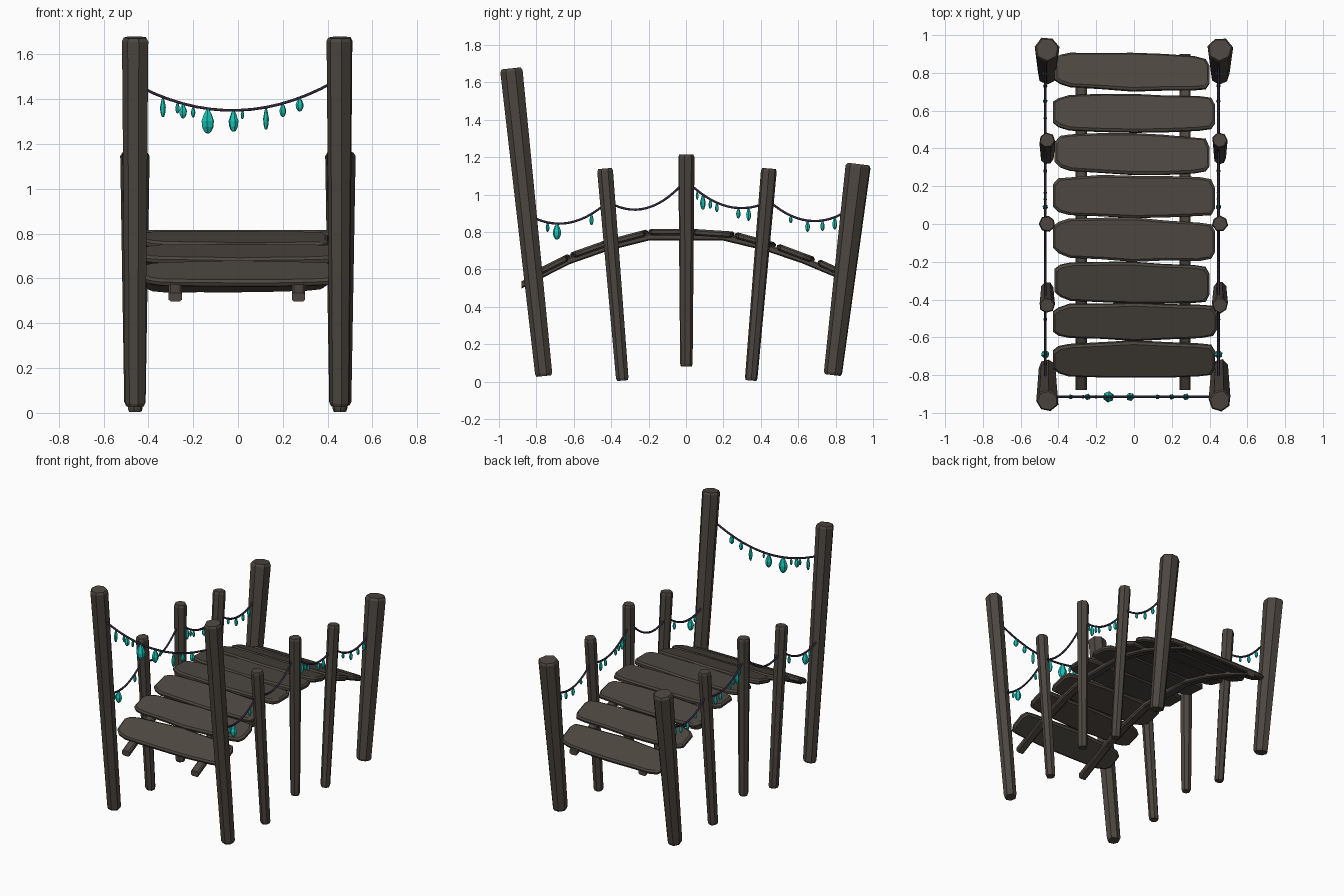
import bpy, bmesh, math, random
from mathutils import Vector, Matrix

if "Cube" in bpy.data.objects:
    bpy.data.objects.remove(bpy.data.objects["Cube"])

random.seed(4)


def material(name, rgb):
    m = bpy.data.materials.new(name)
    m.diffuse_color = (*rgb, 1)
    m.use_nodes = True
    m.node_tree.nodes["Principled BSDF"].inputs["Base Color"].default_value = m.diffuse_color
    return m


WOOD = material("dark weathered wood", (0.072, 0.061, 0.051))
ROPE = material("dark purple rope", (0.028, 0.020, 0.042))
TEAL = material("teal crystal", (0.008, 0.56, 0.48))


def finish(bm, name, mat):
    bmesh.ops.recalc_face_normals(bm, faces=bm.faces)
    me = bpy.data.meshes.new(name)
    bm.to_mesh(me)
    bm.free()
    me.materials.append(mat)
    ob = bpy.data.objects.new(name, me)
    bpy.context.collection.objects.link(ob)
    return ob


def loft(name, rings, mat):
    """Closed skin through rings that all have the same number of points."""
    bm = bmesh.new()
    vs = [[bm.verts.new(p) for p in r] for r in rings]
    n = len(rings[0])
    for a, b in zip(vs, vs[1:]):
        for i in range(n):
            bm.faces.new((a[i], a[(i + 1) % n], b[(i + 1) % n], b[i]))
    bm.faces.new(vs[0])
    bm.faces.new(vs[-1])
    return finish(bm, name, mat)


# Posts: rough seven-sided tapered logs with chamfered ends
def post(name, x, low, high, r0, r1):
    a, b = Vector((x, *low)), Vector((x, *high))
    d = (b - a).normalized()
    u = Vector((1, 0, 0))
    v = d.cross(u)
    n = 7
    phase = random.random() * 6
    wob = [random.uniform(0.96, 1.1) for _ in range(n)]
    rings = []
    length = (b - a).length
    for t, s in ((0, 0.86), (0.015 / length, 1), (0.5, 1),
                 (1 - 0.015 / length, 1), (1, 0.86)):
        r = (r0 + (r1 - r0) * t) * s
        c = a.lerp(b, t)
        rings.append([c + (u * math.cos(phase + i * math.tau / n)
                           + v * math.sin(phase + i * math.tau / n)) * r * wob[i]
                      for i in range(n)])
    loft(name, rings, WOOD)


POSTS = [("front_post", (-0.76, 0.03), (-0.935, 1.675), 0.045, 0.059),
         ("front_middle_post", (-0.337, 0.006), (-0.43, 1.14), 0.033, 0.042),
         ("middle_post", (0.002, 0.08), (0.002, 1.215), 0.032, 0.042),
         ("back_middle_post", (0.347, 0.006), (0.443, 1.14), 0.033, 0.042),
         ("back_post", (0.787, 0.035), (0.925, 1.163), 0.047, 0.065)]
for side, x in (("left", -0.46), ("right", 0.455)):
    for nm, lo, hi, r0, r1 in POSTS:
        post(f"{side}_{nm}", x, lo, hi, r0, r1)

# Stringers: two bent beams under the deck
PATH = [(-0.88, 0.517), (-0.62, 0.648), (-0.42, 0.718), (-0.2, 0.773),
        (0.2, 0.773), (0.42, 0.72), (0.62, 0.652), (0.9, 0.535)]
for side, x in (("left", -0.28), ("right", 0.27)):
    rings = [[(x + sx * 0.03, y, z + sz * 0.019)
              for sx, sz in ((-1, -.6), (-.7, -1), (.7, -1), (1, -.6),
                             (1, .6), (.7, 1), (-.7, 1), (-1, .6))] for y, z in PATH]
    loft(f"{side}_stringer", rings, WOOD)


# Deck planks: wavy outlines with chamfered rims, tilted along the arch
def arch(y):
    pts = [(-0.9, 0.55), (-0.62, 0.692), (-0.42, 0.762), (-0.2, 0.819),
           (0.2, 0.819), (0.42, 0.765), (0.62, 0.7), (0.95, 0.55)]
    for (y0, z0), (y1, z1) in zip(pts, pts[1:]):
        if y <= y1:
            return z0 + (z1 - z0) * (y - y0) / (y1 - y0)
    return pts[-1][1]


def plank(i, y0, y1, x0, x1, skew):
    cy, half = (y0 + y1) / 2, (y1 - y0) / 2
    z0, z1 = arch(y0), arch(y1)
    cx, hx = (x0 + x1) / 2, (x1 - x0) / 2
    stations = [(-1, .5), (-.93, .76), (-.8, .88), (-.4, .95), (0, 1),
                (.4, .95), (.8, .9), (.95, .8), (1, .45)]
    outline = []
    for sgn, seq in ((-1, stations), (1, stations[::-1])):
        for s, w in seq:
            outline.append((s * hx, sgn * half * (w + random.uniform(-.04, .05)) + skew * s))
    m = (Matrix.Translation((cx, cy, (z0 + z1) / 2 - 0.002))
         @ Matrix.Rotation(math.atan2(z1 - z0, y1 - y0), 4, 'X'))
    rings = []
    for inset, z in ((0.012, -0.036), (0, -0.026), (0, -0.01), (0.012, 0)):
        rings.append([m @ Vector((x * (1 - inset / hx), y * (1 - inset / half), z))
                      for x, y in outline])
    loft(f"deck_plank_{i}", rings, WOOD)


PLANKS = [(-0.83, -0.62, -0.43, 0.43, 0.0), (-0.625, -0.418, -0.43, 0.44, 0.0),
          (-0.43, -0.2, -0.42, 0.40, -0.012), (-0.195, 0.03, -0.43, 0.43, -0.01),
          (0.035, 0.26, -0.43, 0.43, -0.005), (0.265, 0.485, -0.42, 0.40, -0.01),
          (0.485, 0.7, -0.43, 0.43, -0.005), (0.705, 0.92, -0.42, 0.40, -0.012)]
for i, p in enumerate(PLANKS, 1):
    plank(i, *p)


# Ropes: sagging lines through three points (start, low point, end)
def sag(pts, t):
    total = 0
    for i, (ti, zi) in enumerate(pts):
        k = zi
        for j, (tj, _) in enumerate(pts):
            if i != j:
                k *= (t - tj) / (ti - tj)
        total += k
    return total


def rope(name, pts, place, extra=0.03):
    a, b = pts[0][0] - extra, pts[-1][0] + extra
    cu = bpy.data.curves.new(name, 'CURVE')
    cu.dimensions = '3D'
    cu.bevel_depth = 0.007
    cu.bevel_resolution = 1
    cu.use_fill_caps = True
    sp = cu.splines.new('POLY')
    sp.points.add(14)
    for i, p in enumerate(sp.points):
        t = a + (b - a) * i / 14
        p.co = (*place(t, sag(pts, t)), 1)
    cu.materials.append(ROPE)
    ob = bpy.data.objects.new(name, cu)
    bpy.context.collection.objects.link(ob)


# Crystals: small six-sided drops hanging from the ropes
def crystal(name, top, length, width):
    rings = []
    turn = random.random()
    for t, r in ((0, .2), (.2, .6), (.5, 1), (.75, .9), (.95, .5), (1, .2)):
        rings.append([(top[0] + math.cos(turn + k * math.tau / 6) * r * width / 2,
                       top[1] + math.sin(turn + k * math.tau / 6) * r * width / 2,
                       top[2] - t * length) for k in range(6)])
    loft(name, rings, TEAL)


def garland(name, pts, place, drops):
    rope(name + "_rope", pts, place)
    for i, (t, length, width) in enumerate(drops, 1):
        crystal(f"{name}_crystal_{i}", place(t, sag(pts, t)), length, width)


garland("front", [(-0.40, 1.437), (-0.03, 1.35), (0.40, 1.462)],
        lambda t, z: (t, -0.915, z),
        [(-0.335, .09, .026), (-0.27, .05, .02), (-0.245, .065, .035), (-0.2, .05, .02),
         (-0.135, .11, .06), (-0.02, .095, .045), (0.02, .04, .016), (0.125, .1, .026),
         (0.2, .06, .03), (0.275, .06, .036)])

SPANS = [("front_span", [(-0.80, 0.87), (-0.69, 0.845), (-0.45, 0.935)],
          [(-0.74, .05, .02), (-0.69, .085, .045), (-0.505, .06, .022)]),
         ("front_middle_span", [(-0.38, 0.943), (-0.26, 0.92), (-0.04, 1.035)], []),
         ("back_middle_span", [(0.045, 1.035), (0.26, 0.93), (0.40, 0.946)],
          [(0.06, .05, .016), (0.09, .08, .03), (0.13, .05, .02), (0.165, .05, .02),
           (0.28, .055, .024), (0.335, .07, .026)]),
         ("back_span", [(0.475, 0.94), (0.66, 0.86), (0.83, 0.895)],
          [(0.56, .04, .02), (0.65, .06, .025), (0.73, .055, .024), (0.795, .065, .026)])]
for side, x in (("left", -0.47), ("right", 0.447)):
    for nm, pts, drops in SPANS:
        garland(f"{side}_{nm}", pts, lambda t, z, x=x: (x, t, z), drops)
